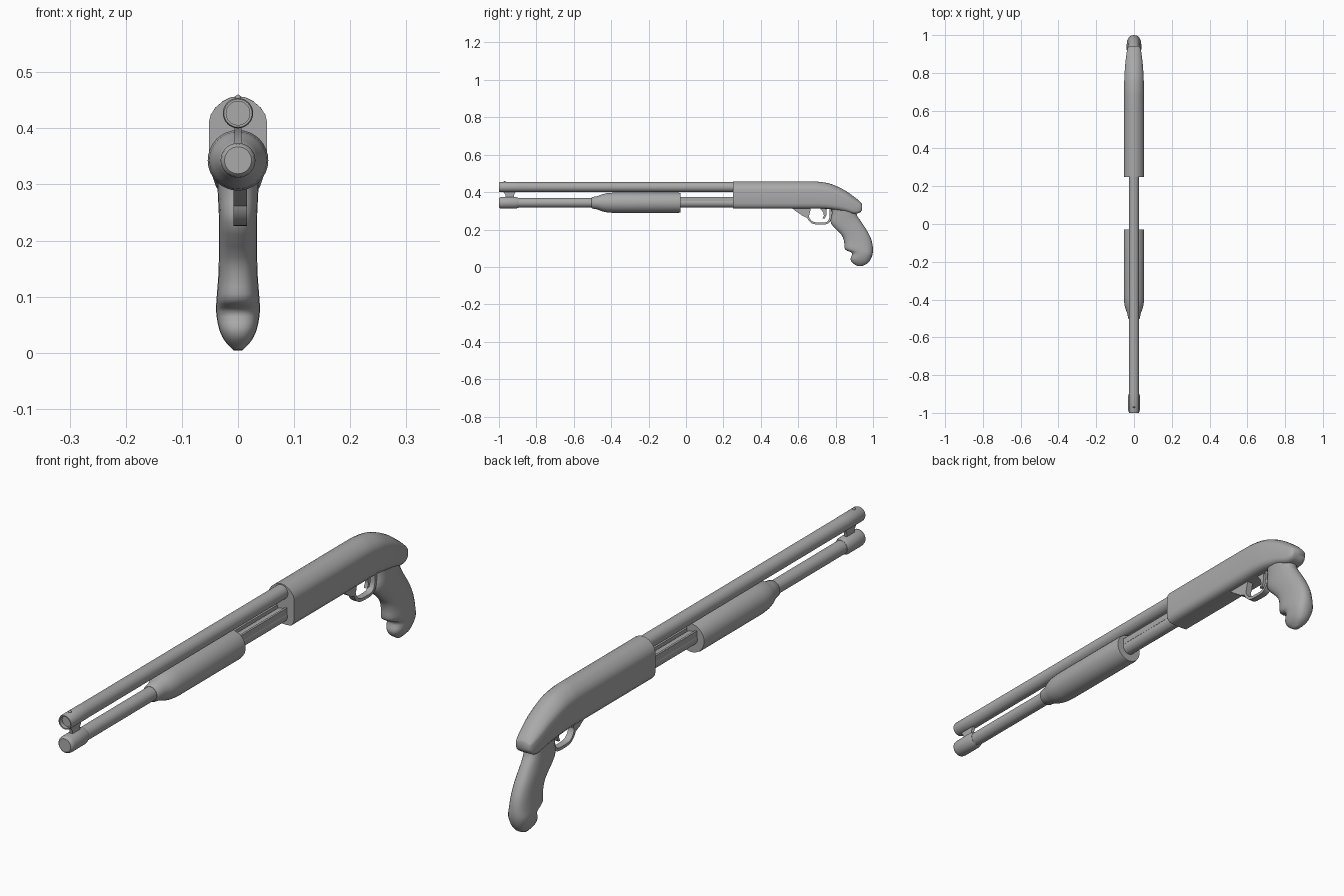
import bpy, bmesh
from math import sin, cos, pi, copysign, radians
from mathutils import Vector

cube = bpy.data.objects.get("Cube")
if cube:
    bpy.data.objects.remove(cube, do_unlink=True)

grey = bpy.data.materials.new("gunmetal grey")
grey.use_nodes = True
colour = (0.4, 0.4, 0.4, 1)
grey.diffuse_color = colour
grey.node_tree.nodes["Principled BSDF"].inputs["Base Color"].default_value = colour


def finish(name, bm, angle=40):
    bmesh.ops.recalc_face_normals(bm, faces=bm.faces)
    mesh = bpy.data.meshes.new(name)
    bm.to_mesh(mesh)
    bm.free()
    mesh.materials.append(grey)
    obj = bpy.data.objects.new(name, mesh)
    bpy.context.collection.objects.link(obj)
    bpy.ops.object.select_all(action='DESELECT')
    obj.select_set(True)
    bpy.context.view_layer.objects.active = obj
    bpy.ops.object.shade_smooth_by_angle(angle=radians(angle))
    return obj


def loft(name, rings, angle=40, closed=False):
    """Skin equal-length rings of points, capping the ends unless closed."""
    bm = bmesh.new()
    loops = [[bm.verts.new(p) for p in ring] for ring in rings]
    pairs = list(zip(loops, loops[1:]))
    if closed:
        pairs.append((loops[-1], loops[0]))
    else:
        bm.faces.new(loops[0])
        bm.faces.new(loops[-1])
    n = len(loops[0])
    for a, b in pairs:
        for i in range(n):
            j = (i + 1) % n
            bm.faces.new((a[i], a[j], b[j], b[i]))
    return finish(name, bm, angle)


def turned(name, z, profile, sides=32):
    """Round part along y from (y, radius) pairs."""
    return loft(name, [[(r * cos(2 * pi * i / sides), y, z + r * sin(2 * pi * i / sides))
                        for i in range(sides)] for y, r in profile])


def plate(name, outline, half, x=0.0):
    """Side outline of (y, z) pairs extruded across x."""
    return loft(name, [[(x + s * half, y, z) for y, z in outline] for s in (-1, 1)])


def spline(points, steps=4):
    """Catmull-Rom smoothing of tuples of any length."""
    p = [points[0], *points, points[-1]]
    out = []
    for a, b, c, d in zip(p, p[1:], p[2:], p[3:]):
        for k in range(steps):
            t = k / steps
            out.append([0.5 * (2 * q + (r - o) * t + (2 * o - 5 * q + 4 * r - s) * t * t
                               + (3 * q - o - 3 * r + s) * t ** 3)
                        for o, q, r, s in zip(a, b, c, d)])
    return out + [list(points[-1])]


# Barrel with a recessed muzzle, and its bead sight
BARREL_Z, TUBE_Z = 0.427, 0.343
turned("barrel", BARREL_Z, [(-0.985, 0.021), (-1, 0.021), (-1, 0.025), (-0.995, 0.027),
                            (-0.9, 0.027), (-0.895, 0.0265), (0.27, 0.0265)])
bm = bmesh.new()
bmesh.ops.create_uvsphere(bm, u_segments=12, v_segments=8, radius=0.005)
bmesh.ops.translate(bm, verts=bm.verts, vec=(0, -0.97, 0.455))
finish("bead_sight", bm)

# Magazine tube, end cap and barrel clamp
turned("magazine_tube", TUBE_Z, [(-0.95, 0.025), (0.27, 0.025)])
turned("magazine_cap", TUBE_Z, [(-1, 0.024), (-0.995, 0.029), (-0.985, 0.031),
                                (-0.91, 0.031), (-0.895, 0.026)])
plate("barrel_clamp", [(-0.965, 0.36), (-0.965, 0.385), (-0.98, 0.405),
                       (-0.91, 0.405), (-0.92, 0.385), (-0.92, 0.36)], 0.006)

# Sliding fore-end and its action bars
turned("fore_end", TUBE_Z, [(-0.505, 0.026), (-0.5, 0.031), (-0.475, 0.035), (-0.45, 0.045),
                            (-0.425, 0.051), (-0.39, 0.054), (-0.04, 0.054), (-0.03, 0.052)])
for side, sx in (("left", 1), ("right", -1)):
    plate(side + "_action_bar", [(-0.04, 0.352), (-0.04, 0.375), (0.26, 0.375), (0.26, 0.352)],
          0.004, sx * 0.02)

# Receiver: arched top, flat sides and chamfered belly, curving down at the rear
half = [(0, 1), (0.27, 0.985), (0.52, 0.94), (0.78, 0.86), (0.94, 0.77), (1, 0.68),
        (1, 0.2), (0.94, 0.1), (0.75, 0.01), (0.4, 0)]
section = half + [(-x, z) for x, z in reversed(half[1:])]
stations = [(0.25, 0.312, 0.457, 0.052), (0.45, 0.312, 0.457, 0.052),
            (0.66, 0.312, 0.457, 0.052), (0.72, 0.312, 0.454, 0.052),
            (0.78, 0.308, 0.442, 0.051), (0.85, 0.297, 0.409, 0.046),
            (0.9, 0.284, 0.374, 0.040), (0.93, 0.291, 0.35, 0.034),
            (0.942, 0.306, 0.335, 0.027)]
loft("receiver", [[(x * w, y, lo + z * (hi - lo)) for x, z in section]
                  for y, lo, hi, w in spline(stations)], 50)

# Pistol grip: front y, front z, back y, back z, half width of each slice
slices = [(0.775, 0.33, 0.91, 0.34, 0.038), (0.78, 0.285, 0.912, 0.282, 0.036),
          (0.775, 0.232, 0.932, 0.248, 0.034), (0.832, 0.17, 0.967, 0.195, 0.034),
          (0.846, 0.13, 0.99, 0.148, 0.035), (0.85, 0.094, 0.999, 0.105, 0.038),
          (0.888, 0.074, 0.998, 0.072, 0.039), (0.88, 0.045, 0.988, 0.042, 0.034),
          (0.888, 0.024, 0.97, 0.019, 0.024), (0.915, 0.005, 0.94, 0.004, 0.008)]
rings = []
for fy, fz, by, bz, w in spline(slices, 3):
    ring = []
    for i in range(24):
        c, s = cos(2 * pi * i / 24), sin(2 * pi * i / 24)
        u = 0.5 + 0.5 * copysign(abs(c) ** 0.8, c)
        ring.append((w * copysign(abs(s) ** 0.8, s), fy + u * (by - fy), fz + u * (bz - fz)))
    rings.append(ring)
loft("pistol_grip", rings, 60)

# Trigger guard: front wedge, bent strip and trigger, set slightly to one side
GUARD_X = 0.004
plate("guard_wedge", [(0.565, 0.316), (0.58, 0.303), (0.625, 0.272), (0.648, 0.262),
                      (0.66, 0.28), (0.668, 0.316)], 0.012, GUARD_X)
path = [Vector(p[:2]) for p in spline([(0.655, 0.31), (0.652, 0.268), (0.675, 0.238),
                                       (0.715, 0.232), (0.755, 0.236), (0.772, 0.262),
                                       (0.772, 0.31)])]
strip = []
for i, p in enumerate(path):
    d = (path[min(i + 1, len(path) - 1)] - path[max(i - 1, 0)]).normalized()
    n = Vector((-d.y, d.x)) * 0.0055
    strip.append([(GUARD_X + sx * 0.012, *(p + n * sn))
                  for sx, sn in ((-1, -1), (1, -1), (1, 1), (-1, 1))])
loft("trigger_guard", strip)
plate("trigger", [(0.715, 0.315), (0.735, 0.29), (0.737, 0.272), (0.73, 0.258),
                  (0.742, 0.26), (0.75, 0.275), (0.752, 0.315)], 0.007, GUARD_X)
